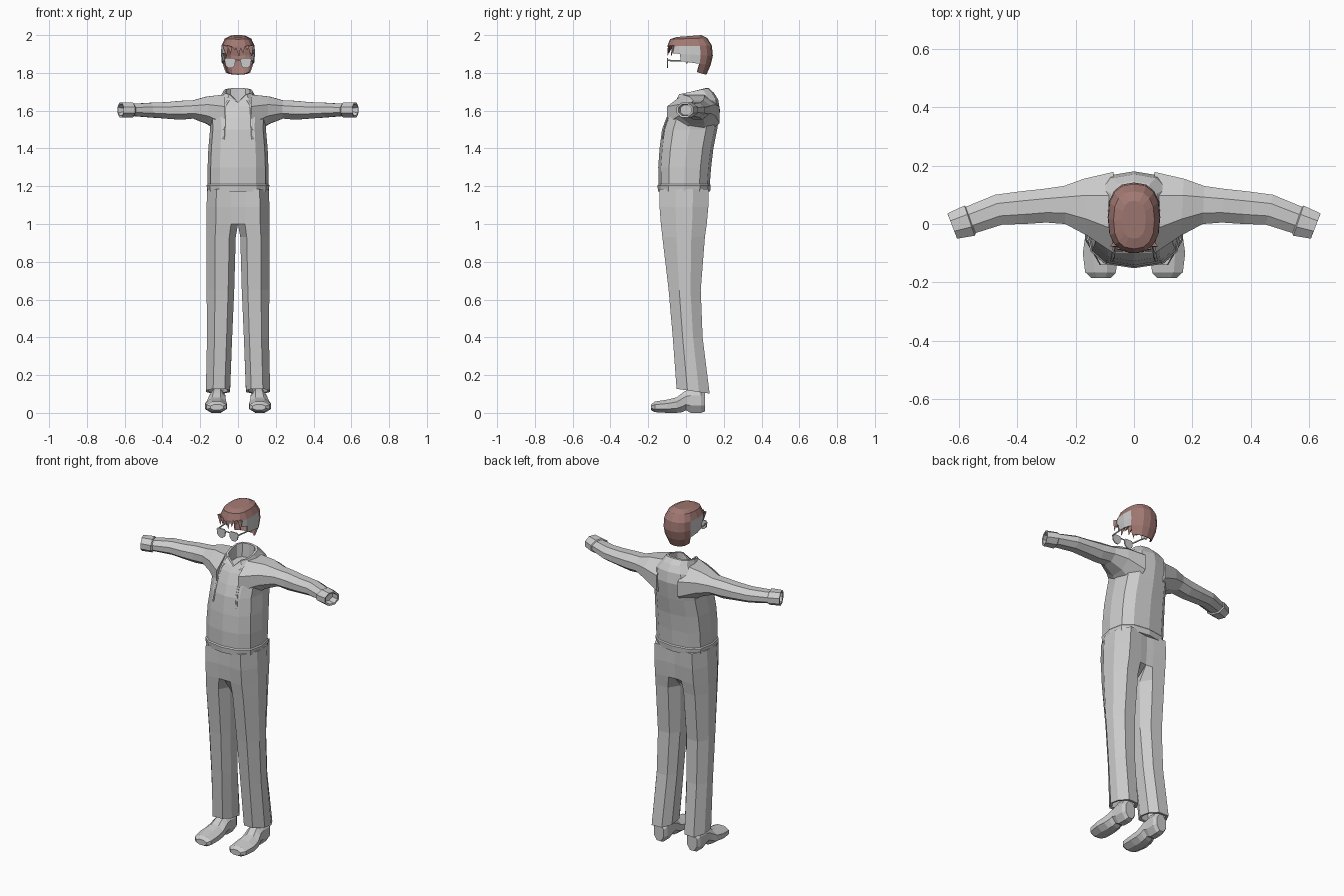
import bpy, bmesh, math
from mathutils import Vector
from mathutils.bvhtree import BVHTree

if "Cube" in bpy.data.objects:
    bpy.data.objects.remove(bpy.data.objects["Cube"])


def material(name, color):
    m = bpy.data.materials.new(name)
    m.use_nodes = True
    m.diffuse_color = (*color, 1)
    m.node_tree.nodes["Principled BSDF"].inputs["Base Color"].default_value = (*color, 1)
    return m


GREY = material("plain grey", (0.6, 0.6, 0.6))
HAIR = material("auburn hair", (0.36, 0.19, 0.17))


def finish(name, bm, mats=(GREY,), mirror=False):
    bmesh.ops.recalc_face_normals(bm, faces=bm.faces)
    me = bpy.data.meshes.new(name)
    bm.to_mesh(me)
    ob = bpy.data.objects.new(name, me)
    bpy.context.collection.objects.link(ob)
    for m in mats:
        me.materials.append(m)
    if mirror:
        ob.modifiers.new("mirror", "MIRROR").use_axis[0] = True
    return ob


def loft(rings, caps=True):
    bm = bmesh.new()
    loops = [[bm.verts.new(p) for p in r] for r in rings]
    for a, b in zip(loops, loops[1:]):
        for i in range(len(a)):
            j = (i + 1) % len(a)
            bm.faces.new((a[i], a[j], b[j], b[i]))
    if caps:
        bm.faces.new(loops[0])
        bm.faces.new(loops[-1])
    return bm


def body_ring(zf, zb, w, yf, yb, dip=0.0, n=12, p=0.75):
    """Level ring that starts at the front centre, optionally notched there."""
    pts = []
    for i in range(n):
        a = math.tau * i / n
        s, c = math.sin(a), math.cos(a)
        x = w * math.copysign(abs(s) ** p, s)
        t = (1 - math.copysign(abs(c) ** p, c)) / 2
        pts.append(Vector((x, yf + (yb - yf) * t, zf + (zb - zf) * t - (dip if i == 0 else 0))))
    return pts


def octagon(center, u, v):
    k = 1 / math.cos(math.pi / 8)
    return [center + k * (u * math.cos(a) + v * math.sin(a))
            for a in (math.tau * (i + .5) / 8 for i in range(8))]


# Hooded top: torso with an open notched collar
torso = [(1.21, 1.21, .161, -.145, .126), (1.3, 1.3, .161, -.147, .133),
         (1.4, 1.4, .157, -.14, .145), (1.5, 1.5, .148, -.127, .165),
         (1.56, 1.6, .15, -.105, .18), (1.62, 1.66, .125, -.078, .17),
         (1.665, 1.695, .09, -.056, .147, .02), (1.685, 1.72, .078, -.045, .12, .04),
         (1.685, 1.72, .066, -.033, .105, .04), (1.62, 1.64, .064, -.03, .1)]
bm = loft([body_ring(*r) for r in torso])
bmesh.ops.recalc_face_normals(bm, faces=bm.faces)
tree = BVHTree.FromBMesh(bm)
finish("hooded_top", bm)
hem = [(1.172, 1.172, .15, -.135, .118), (1.172, 1.172, .163, -.148, .128),
       (1.205, 1.205, .166, -.151, .131), (1.212, 1.212, .16, -.144, .125)]
finish("hem_band", loft([body_ring(*r) for r in hem]))


# Sleeves and cuffs: front x, y, back x, y, bottom and top height
def sleeve_ring(xf, yf, xb, yb, zb, zt):
    f, b = Vector((xf, yf, 0)), Vector((xb, yb, 0))
    return octagon((f + b) / 2 + Vector((0, 0, (zb + zt) / 2)),
                   (f - b) / 2, Vector((0, 0, (zt - zb) / 2)))


sleeve = [(.07, -.1, .07, .178, 1.47, 1.685), (.16, -.04, .17, .155, 1.53, 1.675),
          (.235, 0, .24, .13, 1.558, 1.655), (.3, .005, .31, .12, 1.552, 1.652),
          (.375, 0, .385, .112, 1.558, 1.645), (.45, -.002, .475, .1, 1.564, 1.642),
          (.545, -.032, .577, .058, 1.572, 1.636)]
finish("sleeves", loft([sleeve_ring(*r) for r in sleeve]), mirror=True)
cuff = [(.54, -.03, .57, .055, 1.575, 1.63), (.545, -.04, .58, .063, 1.565, 1.642),
        (.605, -.05, .638, .036, 1.565, 1.642), (.605, -.04, .635, .027, 1.574, 1.633),
        (.565, -.03, .595, .035, 1.576, 1.631)]
finish("cuffs", loft([sleeve_ring(*r) for r in cuff]), mirror=True)

# Drawstrings laid over the chest
for side, name in ((1, "left_drawstring"), (-1, "right_drawstring")):
    path = []
    for x, z in ((.05, 1.655), (.066, 1.63), (.07, 1.58), (.072, 1.52), (.076, 1.45)):
        hit = tree.ray_cast(Vector((side * x, -1, z)), Vector((0, 1, 0)))[0]
        path.append(hit + Vector((0, -.004, 0)))
    bm = loft([octagon(p, Vector((.005, 0, 0)), Vector((0, .004, .003))) for p in path])
    finish(name, bm)

# Trousers: one leg with half the hips, mirrored
outline = [(0, .3), (.22, .03), (.7, 0), (1, .33), (1, .68), (.75, 1), (.25, .98), (0, .7)]
legs = [(1.185, 0, .162, -.14, .12), (1.09, 0, .167, -.14, .118), (1.0, 0, .168, -.133, .11),
        (.93, .012, .168, -.125, .1), (.65, .02, .166, -.092, .078),
        (.4, .031, .164, -.07, .088), (.115, .042, .17, -.05, .125), (.118, .055, .157, -.035, .108),
        (.2, .055, .15, -.03, .09)]
rings = []
for z, x0, x1, yf, yb in legs:
    ring = []
    for i, (fx, fy) in enumerate(outline):
        if x0 == 0 and i in (0, 7):
            fy = .03 if i == 0 else .96
        slope = .025 * (.5 - fy) if z < .12 else 0
        ring.append(Vector((x0 + fx * (x1 - x0), yf + fy * (yb - yf), z + slope)))
    rings.append(ring)
finish("trousers", loft(rings), mirror=True)

# Shoes: y, centre x, half width, bottom and top height
shoe = [(-.184, .112, .034, .014, .045), (-.165, .114, .053, .004, .06),
        (-.1, .117, .058, 0, .07), (-.05, .115, .053, 0, .082), (-.02, .112, .047, .004, .105),
        (.0, .11, .044, .014, .118), (.025, .11, .043, .0, .13),
        (.08, .109, .043, 0, .13), (.1, .109, .032, .008, .11)]
rings = [octagon(Vector((cx, y, (a + b) / 2)), Vector((hw, 0, 0)), Vector((0, 0, (b - a) / 2)))
         for y, cx, hw, a, b in shoe]
finish("shoes", loft(rings), mirror=True)

# Hair: shell open over the face, with short grey sides
cap = [(1.99, 2.0, .04, -.05, .08), (1.978, 1.985, .07, -.085, .112),
       (1.94, 1.945, .088, -.1, .137), (1.905, 1.89, .09, -.097, .142),
       (1.87, 1.84, .086, -.085, .13), (1.84, 1.79, .07, -.07, .108)]
bm = loft([body_ring(*r, n=16, p=.8) for r in cap])
drop = []
for f in bm.faces:
    c = f.calc_center_median()
    low = 1.925 if c.y < -.07 else 1.89 if c.y < -.02 else 1.85 if c.y < .05 else 1.7
    if c.z < low or len(f.verts) > 4 and c.z < 1.9:
        drop.append(f)
    elif abs(c.x) > .06 and c.z < 1.93 and c.y < .075:
        f.material_index = 1
bmesh.ops.delete(bm, geom=drop, context="FACES")
hair = finish("hair", bm, (HAIR, GREY))
hair.modifiers.new("thickness", "SOLIDIFY").thickness = .008

# Fringe locks along the brow
bm = bmesh.new()
for i in range(7):
    x = -.066 + .022 * i
    y = -.096 + 4.5 * x * x
    tip = 1.885 + .018 * (i % 3)
    v = [bm.verts.new(p) for p in ((x - .016, y, 1.945), (x + .016, y, 1.945),
                                   (x, y + .02, 1.945), (x + .006, y - .003, tip))]
    for a, b, c in ((0, 1, 3), (1, 2, 3), (2, 0, 3), (0, 2, 1)):
        bm.faces.new((v[a], v[b], v[c]))
finish("fringe", bm, (HAIR,))

# Glasses: lens plates, bridge and temples
lens = []
for y in (-.1, -.094):
    lens.append([Vector((.041 + dx, y, 1.853 + dz)) for dx, dz in
                 ((-.028, .018), (-.02, .025), (.022, .025), (.029, .016),
                  (.025, -.014), (.01, -.028), (-.01, -.028), (-.025, -.012))])
finish("lenses", loft(lens), mirror=True)


def bar(name, a, b, u, v):
    bm = loft([octagon(Vector(p), Vector(u), Vector(v)) for p in (a, b)])
    finish(name, bm, mirror=True)


bar("bridge", (0, -.097, 1.868), (.016, -.097, 1.868), (0, .003, 0), (0, 0, .003))
bar("temples", (.069, -.097, 1.866), (.078, 0, 1.863), (.003, 0, 0), (0, 0, .004))
bar("temple_tips", (.078, -.005, 1.865), (.078, .008, 1.85), (.003, 0, 0), (0, .003, .003))
